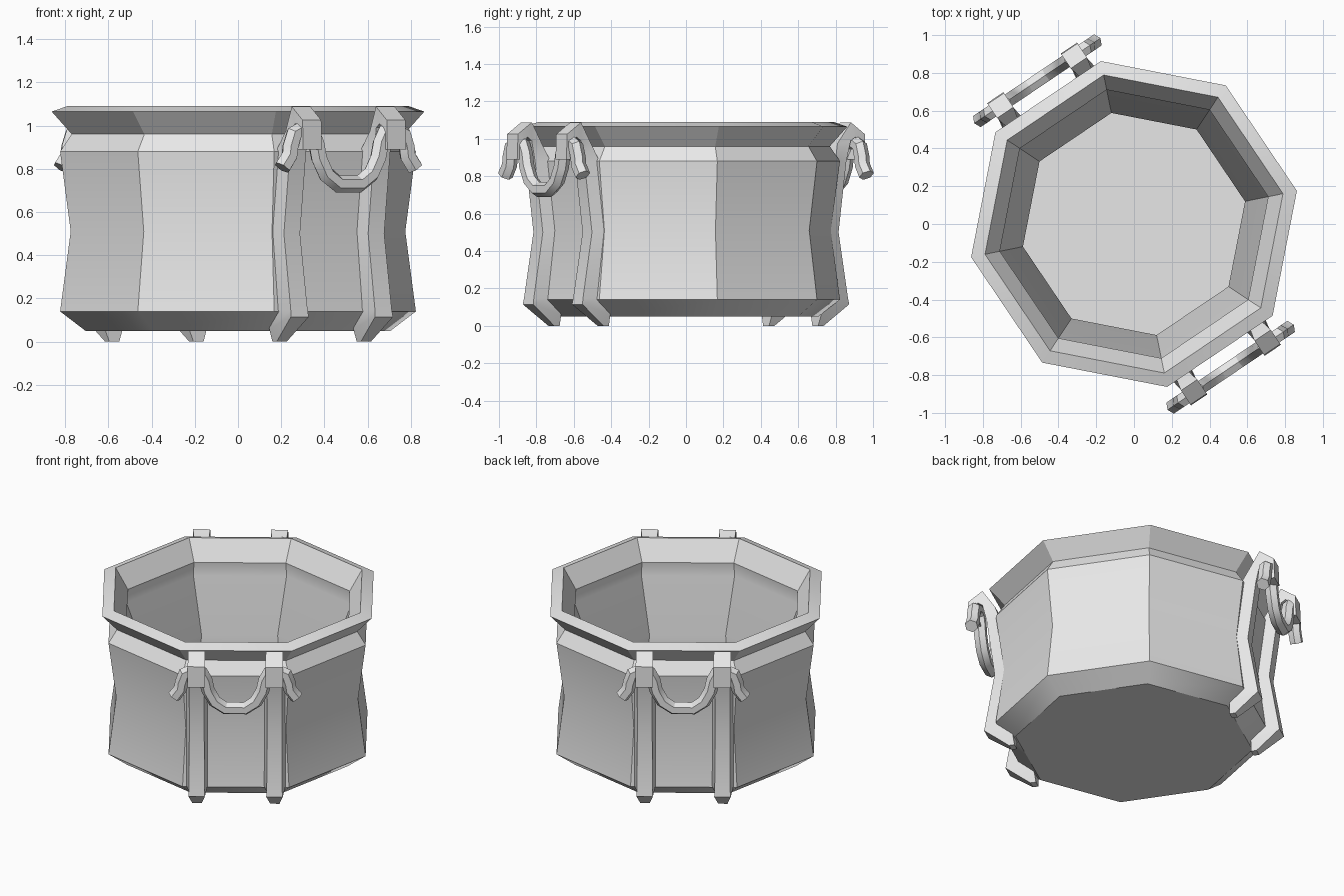
import bpy, bmesh, math
from mathutils import Vector, Matrix

cube = bpy.data.objects.get("Cube")
if cube:
    bpy.data.objects.remove(cube)

grey = bpy.data.materials.new("light_grey")
grey.use_nodes = True
grey.diffuse_color = (0.8, 0.8, 0.8, 1)
grey.node_tree.nodes["Principled BSDF"].inputs["Base Color"].default_value = (0.8, 0.8, 0.8, 1)

SIDES = 8
HANDLE_ANGLE = math.radians(-56)


def loft(name, rings, matrix=Matrix()):
    """Skin a list of equal closed rings, cap both ends and keep real corners sharp."""
    bm = bmesh.new()
    loops = [[bm.verts.new(p) for p in ring] for ring in rings]
    for a, b in zip(loops, loops[1:]):
        for i in range(len(a)):
            j = (i + 1) % len(a)
            bm.faces.new((a[i], a[j], b[j], b[i]))
    bm.faces.new(loops[0])
    bm.faces.new(loops[-1])
    bmesh.ops.recalc_face_normals(bm, faces=bm.faces)
    mesh = bpy.data.meshes.new(name)
    bm.to_mesh(mesh)
    bm.free()
    mesh.transform(matrix)
    mesh.shade_smooth()
    mesh.set_sharp_from_angle(angle=math.radians(30))
    mesh.materials.append(grey)
    obj = bpy.data.objects.new(name, mesh)
    bpy.context.collection.objects.link(obj)


def octagon(radius, z):
    start = HANDLE_ANGLE + math.pi / SIDES
    return [(radius * math.cos(start + k * math.tau / SIDES),
             radius * math.sin(start + k * math.tau / SIDES), z) for k in range(SIDES)]


# Pot shell: outside from the base up, over the rim, down the inside to the floor
shell = [(0.72, 0.05), (0.84, 0.14), (0.79, 0.51), (0.84, 0.88), (0.785, 0.96),
         (0.88, 1.065), (0.805, 1.09), (0.725, 0.96), (0.735, 0.87), (0.6, 0.53),
         (0.67, 0.14)]
loft("pot_body", [octagon(r, z) for r, z in shell])

# Strap sections from foot to hook tip: front and back edge as (outward, height, half width)
strap = [((0.71, 0, 0.028), (0.675, 0, 0.028)),
         ((0.86, 0.115, 0.05), (0.68, 0.06, 0.05)),
         ((0.855, 0.145, 0.047), (0.765, 0.15, 0.066)),
         ((0.795, 0.5, 0.045), (0.72, 0.51, 0.066)),
         ((0.845, 0.88, 0.045), (0.76, 0.88, 0.066)),
         ((0.87, 0.99, 0.05), (0.795, 0.975, 0.035)),
         ((0.9, 1.01, 0.052), (0.87, 1.088, 0.052)),
         ((0.915, 0.98, 0.052), (0.96, 1.025, 0.052)),
         ((0.9, 0.89, 0.052), (0.965, 0.89, 0.052))]


def strap_rings(u):
    return [[(fn, u - fw, fz), (fn, u + fw, fz), (bn, u + bw, bz), (bn, u - bw, bz)]
            for (fn, fz, fw), (bn, bz, bw) in strap]


# Half of the handle path (sideways, height), from the middle to the curled tip
half = [(0.06, 0.73), (0.125, 0.775), (0.165, 0.85), (0.18, 0.92), (0.205, 0.97),
        (0.25, 0.985), (0.305, 0.96), (0.325, 0.9), (0.33, 0.86), (0.37, 0.805)]
path = [Vector((0.915, -u, z)) for u, z in reversed(half)] + [Vector((0.915, u, z)) for u, z in half]
outward = Vector((1, 0, 0))


def handle_rings():
    rings = []
    for i, p in enumerate(path):
        along = (path[min(i + 1, len(path) - 1)] - path[max(i - 1, 0)]).normalized()
        across = along.cross(outward)
        rings.append([p + 0.041 * (math.cos(a) * across + math.sin(a) * outward)
                      for a in (k * math.tau / 6 for k in range(6))])
    return rings


# Two opposite sides, each with a pair of straps and a hanging handle
for side, turn in (("front", 0), ("back", math.pi)):
    matrix = Matrix.Rotation(HANDLE_ANGLE + turn, 4, 'Z')
    for label, u in (("right", -0.235), ("left", 0.235)):
        loft(f"{side}_{label}_strap", strap_rings(u), matrix)
    loft(f"{side}_handle", handle_rings(), matrix)
